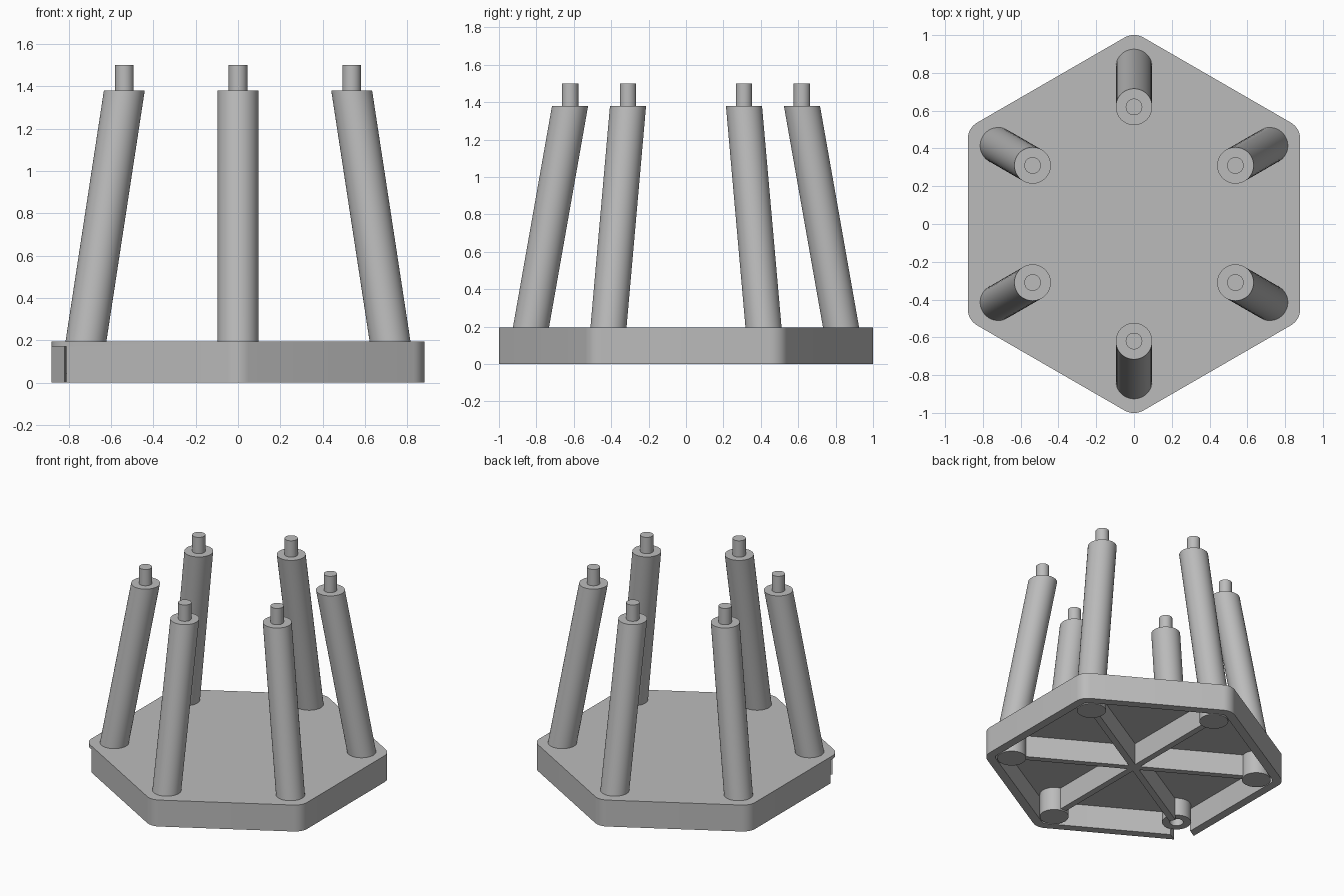
import bpy, bmesh, math
from mathutils import Vector

if "Cube" in bpy.data.objects:
    bpy.data.objects.remove(bpy.data.objects["Cube"], do_unlink=True)

# Material
grey = bpy.data.materials.new("plain_grey")
grey.use_nodes = True
COLOUR = (0.5, 0.5, 0.5, 1)
grey.diffuse_color = COLOUR
grey.node_tree.nodes["Principled BSDF"].inputs["Base Color"].default_value = COLOUR

PLATE_TOP, CEILING = 0.195, 0.17
LEG_TOP, PIN_TOP = 1.38, 1.5
FOOT, HEAD = 0.83, 0.62          # distance of leg ends from the centre
FLAT, WALL, CORNER = 0.88, 0.06, 0.1
SLOT_ANGLE = math.radians(210)
ANGLES = [math.radians(30 + 60 * i) for i in range(6)]


def polar(radius, angle, z=0.0):
    return Vector((radius * math.cos(angle), radius * math.sin(angle), z))


def circle(centre, radius, n=48):
    return [centre + polar(radius, math.tau * i / n) for i in range(n)]


def rounded_hexagon(flat, corner, z, steps=8):
    points = []
    for a in ANGLES:
        centre = polar((flat - corner) / math.cos(math.pi / 6), a, z)
        points += [centre + polar(corner, a + math.radians(60 * i / steps - 30))
                   for i in range(steps + 1)]
    return points


def loft(name, sections):
    """Skin a closed solid through matching loops, lowest first."""
    bm = bmesh.new()
    loops = [[bm.verts.new(p) for p in s] for s in sections]
    n = len(loops[0])
    for low, high in zip(loops, loops[1:]):
        for i in range(n):
            j = (i + 1) % n
            bm.faces.new((low[i], low[j], high[j], high[i]))
    bm.faces.new(loops[0][::-1])
    bm.faces.new(loops[-1])
    bmesh.ops.recalc_face_normals(bm, faces=bm.faces)
    mesh = bpy.data.meshes.new(name)
    bm.to_mesh(mesh)
    bm.free()
    obj = bpy.data.objects.new(name, mesh)
    bpy.context.collection.objects.link(obj)
    mesh.materials.append(grey)
    return obj


def bar(name, angle, start, end, width, z0, z1):
    """Straight block along a radial direction."""
    side = polar(width / 2, angle + math.pi / 2)
    a, b = polar(start, angle), polar(end, angle)
    base = [a - side, b - side, b + side, a + side]
    return loft(name, [[p + Vector((0, 0, z)) for p in base] for z in (z0, z1)])


def activate(obj):
    bpy.ops.object.select_all(action="DESELECT")
    obj.select_set(True)
    bpy.context.view_layer.objects.active = obj


def cut(obj, cutter):
    cutter.hide_render = True
    mod = obj.modifiers.new("cut", "BOOLEAN")
    mod.operation, mod.solver, mod.object = "DIFFERENCE", "EXACT", cutter
    activate(obj)
    bpy.ops.object.modifier_apply(modifier=mod.name)
    bpy.data.objects.remove(cutter, do_unlink=True)


def smooth(obj):
    activate(obj)
    bpy.ops.object.shade_smooth_by_angle(angle=math.radians(30))


# Hollow base with a slot through one corner of its rim
base = loft("base", [rounded_hexagon(FLAT, CORNER, z) for z in (0, PLATE_TOP)])
cut(base, loft("pocket", [rounded_hexagon(FLAT - WALL, CORNER - WALL, z)
                          for z in (-0.1, CEILING)]))
cut(base, bar("slot", SLOT_ANGLE, 0.8, 1.2, 0.14, -0.1, CEILING))
smooth(base)

for i, a in enumerate(ANGLES):
    slotted = abs(a - SLOT_ANGLE) < 0.01

    # Leaning leg with level ends
    smooth(loft(f"leg_{i + 1}", [circle(polar(FOOT, a, PLATE_TOP - 0.005), 0.0965),
                                 circle(polar(HEAD, a, LEG_TOP), 0.0965)]))

    # Upright pin on top of the leg
    smooth(loft(f"pin_{i + 1}", [circle(polar(HEAD, a, z), 0.044, 32)
                                 for z in (LEG_TOP - 0.01, PIN_TOP)]))

    # Boss under the leg, drilled and shorter at the slot
    bottom = 0.04 if slotted else 0.0
    boss = loft(f"boss_{i + 1}", [circle(polar(FOOT, a, z), 0.0965)
                                  for z in (bottom, CEILING + 0.005)])
    if slotted:
        cut(boss, loft("socket", [circle(polar(FOOT, a, z), 0.046, 32)
                                  for z in (-0.1, 0.16)]))
    smooth(boss)

    # Stiffening rib from the centre to the boss
    bar(f"rib_{i + 1}", a, 0, FOOT - 0.08, 0.045, 0.01, CEILING + 0.005)
